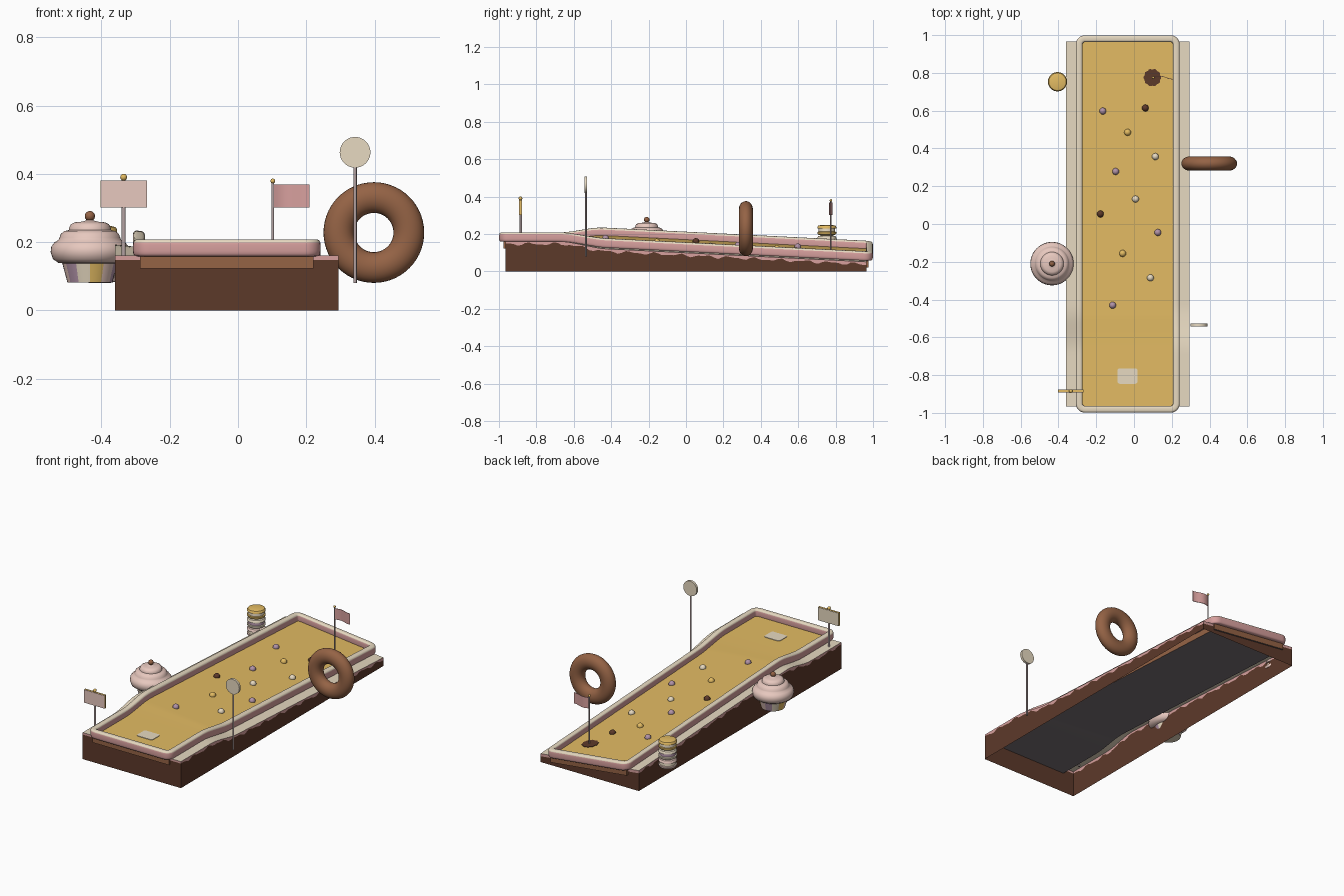
import bpy, bmesh, math
from math import sin, cos, pi, radians

if "Cube" in bpy.data.objects:
    bpy.data.objects.remove(bpy.data.objects["Cube"])

def material(name, c):
    m = bpy.data.materials.new(name)
    m.diffuse_color = (*c, 1)
    m.use_nodes = True
    m.node_tree.nodes["Principled BSDF"].inputs["Base Color"].default_value = m.diffuse_color
    return m

YELLOW = material("custard_yellow", (0.77, 0.50, 0.125))
CREAM = material("cream", (0.93, 0.81, 0.62))
PINK = material("pink_icing", (0.68, 0.35, 0.34))
FROST = material("pale_pink_frosting", (0.90, 0.65, 0.58))
CHOC = material("chocolate_brown", (0.108, 0.041, 0.023))
DOUGH = material("baked_dough", (0.30, 0.125, 0.06))
DARK = material("dark_underside", (0.19, 0.165, 0.18))
MAUVE = material("lavender", (0.44, 0.29, 0.39))
METAL = material("grey_metal", (0.45, 0.36, 0.36))

CX = -0.033

def surf(x, y):
    """Height of the course: flat tee end, then falling and banked sideways."""
    t = min(1, max(0, (y + 0.68) / 0.25))
    f = t * t * (3 - 2 * t)
    c = 0.16 - 0.05 * max(0, y + 0.5)
    return c - 0.11 * f * (x - CX)

def loft(name, rings, mats, pick=lambda i, j: 0, caps=None, angle=40):
    """Skin closed rings; pick(i, j) gives the material slot; caps = slots of the ends."""
    bm = bmesh.new()
    vs = [[bm.verts.new(p) for p in r] for r in rings]
    n = len(rings[0])
    for i in range(len(rings) - 1):
        for j in range(n):
            k = (j + 1) % n
            bm.faces.new((vs[i][j], vs[i][k], vs[i + 1][k], vs[i + 1][j])).material_index = pick(i, j)
    if caps:
        bm.faces.new(vs[0][::-1]).material_index = caps[0]
        bm.faces.new(vs[-1]).material_index = caps[1]
    bmesh.ops.remove_doubles(bm, verts=bm.verts, dist=1e-6)
    bmesh.ops.recalc_face_normals(bm, faces=bm.faces)
    me = bpy.data.meshes.new(name)
    bm.to_mesh(me)
    bm.free()
    for m in mats:
        me.materials.append(m)
    ob = bpy.data.objects.new(name, me)
    bpy.context.collection.objects.link(ob)
    return finish(ob, angle)

def finish(ob, angle=40):
    bpy.ops.object.select_all(action='DESELECT')
    ob.select_set(True)
    bpy.context.view_layer.objects.active = ob
    bpy.ops.object.shade_smooth_by_angle(angle=radians(angle))
    return ob

def lathe(name, prof, loc, mats, pick=lambda i, j: 0, n=36, caps=(0, 0)):
    rings = [[(loc[0] + r * cos(2 * pi * j / n), loc[1] + r * sin(2 * pi * j / n), loc[2] + z)
              for j in range(n)] for r, z in prof]
    return loft(name, rings, mats, pick, caps)

def ball(name, loc, r, mat):
    bpy.ops.mesh.primitive_uv_sphere_add(segments=20, ring_count=12, radius=r, location=loc)
    ob = bpy.context.object
    ob.name = name
    ob.data.materials.append(mat)
    return finish(ob, 60)

def box(name, lo, hi, mat):
    ring = lambda z: [(lo[0], lo[1], z), (hi[0], lo[1], z), (hi[0], hi[1], z), (lo[0], hi[1], z)]
    return loft(name, [ring(lo[2]), ring(hi[2])], [mat], caps=(0, 0))

def perimeter(hw, hl, n=90):
    """Rectangle outline with finely divided long sides."""
    ys = [-hl + 2 * hl * i / n for i in range(n + 1)]
    return [(CX + hw, y) for y in ys] + [(CX - hw, y) for y in reversed(ys)]

# Open-bottomed base with dripping icing and a cream ledge
out, inn = perimeter(0.328, 0.965), perimeter(0.25, 0.955)
drip = lambda y: 0.014 + 0.006 * sin(y * 47) + 0.004 * sin(y * 83)
loft("base", [[(x, y, 0) for x, y in out],
              [(x, y, surf(x, y) - drip(y)) for x, y in out],
              [(x, y, surf(x, y)) for x, y in out],
              [(x, y, surf(x, y)) for x, y in inn]],
     [CHOC, PINK, CREAM], lambda i, j: i)

# Playing surface slab: yellow top, dough edges, dark underside
rings = []
for i in range(91):
    y = -0.975 + 1.95 * i / 90
    rings.append([(CX + sx * 0.254, y, surf(CX + sx * 0.254, y) + h)
                  for sx, h in ((-1, -0.037), (1, -0.037), (1, 0.008), (-1, 0.008))])
loft("playing_surface", rings, [DOUGH, DARK, YELLOW], lambda i, j: (1, 0, 2, 0)[j], (0, 0))

# Rounded rail around the course: path of (x, y, outward normal)
path = []
hw, hl, cr = 0.257, 0.981, 0.03
for qx, qy, a0 in ((1, 1, 0), (-1, 1, 90), (-1, -1, 180), (1, -1, 270)):
    for k in range(7):
        a = radians(a0 + 15 * k)
        path.append((CX + qx * (hw - cr) + cr * cos(a), qy * (hl - cr) + cr * sin(a), cos(a), sin(a)))
    if qx != qy:  # finely divide the long sides
        x, y0 = path[-1][0], path[-1][1]
        path += [(x, y0 - qy * 2 * (hl - cr) * k / 80, qx, 0) for k in range(1, 80)]
N = 20
sec = []
for j in range(N):
    a = 2 * pi * (j + 0.5) / N
    c, s = cos(a), sin(a)
    sec.append((0.018 * math.copysign(abs(c) ** 0.55, c), 0.023 + 0.025 * math.copysign(abs(s) ** 0.55, s)))
rings = [[(x + nx * o, y + ny * o, surf(x + nx * o, y + ny * o) + h) for o, h in sec]
         for x, y, nx, ny in path]
rings.append(rings[0])
loft("rail", rings, [PINK, CREAM],
     lambda i, j: 1 if sec[j][1] + sec[(j + 1) % N][1] > 0.081 else 0, angle=50)

# Tee mat with rounded corners
mat_ring = []
for qx, qy, a0 in ((1, 1, 0), (-1, 1, 90), (-1, -1, 180), (1, -1, 270)):
    for k in range(5):
        a = radians(a0 + 22.5 * k)
        mat_ring.append((-0.0345 + qx * 0.041 + 0.012 * cos(a), -0.805 + qy * 0.029 + 0.012 * sin(a)))
loft("tee_mat", [[(x, y, z) for x, y in mat_ring] for z in (0.165, 0.171)], [CREAM], caps=(0, 0))

# Cup hole with wavy edge
hx, hy = 0.097, 0.775
rings = []
for r, h in ((0.045, 0.006), (0.045, 0.011), (0.002, 0.011)):
    ring = []
    for j in range(60):
        a = 2 * pi * j / 60
        q = r * (1 + 0.05 * cos(10 * a))
        x, y = hx + q * cos(a), hy + q * sin(a)
        ring.append((x, y, surf(x, y) + h))
    rings.append(ring)
loft("cup_hole", rings, [CHOC], caps=(0, 0))

# Flag
lathe("flag_pole", [(0.004, 0.08), (0.004, 0.375)], (0.102, hy, 0), [METAL], n=16)
ball("flag_knob", (0.102, hy, 0.379), 0.007, YELLOW)
rings = []
for i in range(13):
    u = i / 12
    x, y = 0.104 + 0.106 * u, hy + 0.008 * sin(u * 5)
    rings.append([(x, y - 0.0015, 0.302), (x, y + 0.0015, 0.302), (x, y + 0.0015, 0.368), (x, y - 0.0015, 0.368)])
loft("flag", rings, [PINK], caps=(0, 0))

# Gumdrop balls on the course
drops = [(-0.165, 0.598, MAUVE), (0.06, 0.614, CHOC), (-0.034, 0.485, YELLOW), (0.113, 0.357, CREAM),
         (-0.097, 0.278, MAUVE), (0.008, 0.132, CREAM), (-0.178, 0.053, CHOC), (0.126, -0.045, MAUVE),
         (-0.06, -0.156, YELLOW), (0.087, -0.285, CREAM), (-0.113, -0.43, MAUVE)]
for k, (x, y, m) in enumerate(drops):
    ball(f"gumdrop_{k + 1}", (x, y, surf(x, y) + 0.011), 0.018, m)

# Cupcake
cc = (-0.434, -0.21, 0)
lathe("cupcake_wrapper", [(0.066, 0.082), (0.084, 0.15)], cc, [CREAM, YELLOW, FROST, MAUVE],
      lambda i, j: (j // 3) % 4, n=36)
prof = [(0.07, 0.137), (0.092, 0.139), (0.108, 0.15), (0.115, 0.17), (0.113, 0.187), (0.103, 0.2),
        (0.092, 0.206), (0.089, 0.213), (0.085, 0.224), (0.075, 0.232), (0.062, 0.235), (0.061, 0.242),
        (0.056, 0.252), (0.044, 0.258), (0.028, 0.259), (0.015, 0.262), (0.003, 0.268)]
lathe("cupcake_frosting", prof, cc, [FROST], n=48)
ball("cupcake_cherry", (cc[0], cc[1], 0.276), 0.015, DOUGH)

# Stack of sandwich biscuits
for k, (m, f) in enumerate(((FROST, CREAM), (CREAM, MAUVE), (YELLOW, CREAM))):
    z = 0.08 + 0.056 * k
    shell = [(0.03, 0), (0.046, 0.004), (0.051, 0.011), (0.051, 0.018), (0.045, 0.02), (0.044, 0.036),
             (0.051, 0.038), (0.051, 0.045), (0.046, 0.052), (0.03, 0.056)]
    lathe(f"biscuit_{k + 1}", shell, (-0.405, 0.753, z), [m, f], lambda i, j: 1 if i == 4 else 0)

# Ring doughnut standing beside the course
bpy.ops.mesh.primitive_torus_add(major_segments=56, minor_segments=24, major_radius=0.1025,
                                 minor_radius=0.045, location=(0.398, 0.32, 0.228), rotation=(pi / 2, 0, 0))
ob = bpy.context.object
ob.name = "doughnut"
ob.scale = (1, 1, 0.84)
ob.data.materials.append(DOUGH)
finish(ob, 60)

# Lollipop
lathe("lollipop_stick", [(0.005, 0.08), (0.005, 0.43)], (0.343, -0.535, 0), [METAL], n=16)
disc = [[(0.343 + 0.045 * cos(a * pi / 20), y, 0.463 + 0.045 * sin(a * pi / 20)) for a in range(40)]
        for y in (-0.542, -0.528)]
loft("lollipop_disc", disc, [CREAM], caps=(0, 0))

# Sign: yellow edged board with a plate on each side
lathe("sign_post", [(0.006, 0.15), (0.006, 0.385)], (-0.335, -0.883, 0), [METAL], n=16)
box("sign_board", (-0.403, -0.890, 0.301), (-0.266, -0.880, 0.381), YELLOW)
box("sign_face", (-0.402, -0.893, 0.302), (-0.267, -0.890, 0.380), FROST)
box("sign_back", (-0.402, -0.880, 0.302), (-0.267, -0.877, 0.380), CREAM)
ball("sign_knob", (-0.335, -0.885, 0.39), 0.01, YELLOW)
